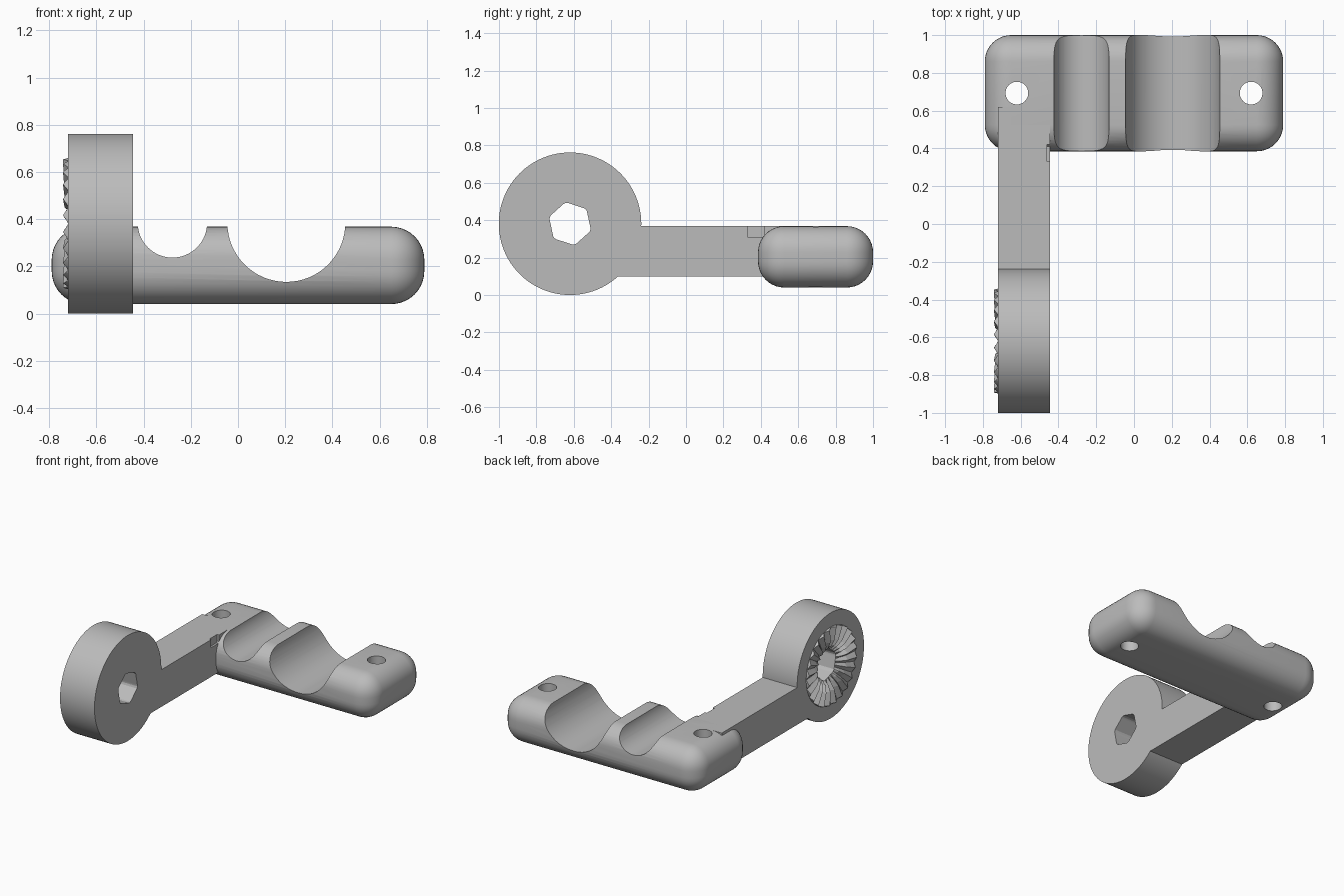
import bpy, bmesh, math
from mathutils import Matrix

if "Cube" in bpy.data.objects:
    bpy.data.objects.remove(bpy.data.objects["Cube"])

grey = bpy.data.materials.new("plain grey")
grey.use_nodes = True
colour = (0.5, 0.5, 0.5, 1)
grey.diffuse_color = colour
grey.node_tree.nodes["Principled BSDF"].inputs["Base Color"].default_value = colour

ARM_X = (-0.72, -0.445)
HUB_Y, HUB_Z, HUB_R = -0.62, 0.381, 0.381
TEETH = 24


def make(name, bm):
    bmesh.ops.recalc_face_normals(bm, faces=bm.faces)
    mesh = bpy.data.meshes.new(name)
    bm.to_mesh(mesh)
    bm.free()
    ob = bpy.data.objects.new(name, mesh)
    bpy.context.collection.objects.link(ob)
    mesh.materials.append(grey)
    return ob


def box(name, lo, hi):
    bm = bmesh.new()
    bmesh.ops.create_cube(bm, size=1)
    for v in bm.verts:
        v.co = [(a + b) / 2 + c * (b - a) for a, b, c in zip(lo, hi, v.co)]
    return make(name, bm)


def cylinder(name, centre, radius, length, along_y=False):
    turn = Matrix.Rotation(math.pi / 2 if along_y else 0, 4, "X")
    bm = bmesh.new()
    bmesh.ops.create_cone(bm, cap_ends=True, segments=64, radius1=radius,
                          radius2=radius, depth=length,
                          matrix=Matrix.Translation(centre) @ turn)
    return make(name, bm)


def activate(ob):
    bpy.ops.object.select_all(action="DESELECT")
    ob.select_set(True)
    bpy.context.view_layer.objects.active = ob


def cut(ob, cutter):
    mod = ob.modifiers.new("cut", "BOOLEAN")
    mod.operation, mod.object, mod.solver = "DIFFERENCE", cutter, "EXACT"
    activate(ob)
    bpy.ops.object.modifier_apply(modifier=mod.name)
    bpy.data.objects.remove(cutter)


def smooth(ob, angle=30):
    activate(ob)
    bpy.ops.object.shade_smooth_by_angle(angle=math.radians(angle))


# Rounded clamp bar
bar = box("clamp_bar", (-0.79, 0.385, 0.04), (0.79, 1.0, 0.368))
bevel = bar.modifiers.new("round", "BEVEL")
bevel.width, bevel.segments = 0.14, 10
activate(bar)
bpy.ops.object.modifier_apply(modifier="round")

# Two tube channels across the bar and two screw holes through it
for x, radius in ((-0.278, 0.147), (0.205, 0.25)):
    cut(bar, cylinder("channel_cutter", (x, 0.7, 0.384), radius, 2, True))
for x in (-0.62, 0.62):
    cut(bar, cylinder("hole_cutter", (x, 0.693, 0.2), 0.06, 1))
smooth(bar)

# Arm from the hub to the bar, with a small notch on its inner top edge
bm = bmesh.new()
side = [(-0.40, 0.10), (0.62, 0.10), (0.62, 0.368), (-0.33, 0.368)]
face = bm.faces.new([bm.verts.new((ARM_X[0], y, z)) for y, z in side])
ext = bmesh.ops.extrude_face_region(bm, geom=[face])
bmesh.ops.translate(bm, vec=(ARM_X[1] - ARM_X[0], 0, 0),
                    verts=[v for v in ext["geom"] if isinstance(v, bmesh.types.BMVert)])
arm = make("arm", bm)
cut(arm, box("notch_cutter", (-0.46, 0.33, 0.31), (-0.4, 0.42, 0.4)))
cut(arm, cylinder("hole_cutter", (-0.62, 0.693, 0.2), 0.06, 1))


# Hub: rings swept round the pivot, with radial teeth and a six-sided bore
def bore(angle):
    part = (angle - math.radians(42)) % (math.pi / 3) - math.pi / 6
    return min(0.113, 0.102 / math.cos(part))


rings = [  # radius (None is the bore), x at tooth peak, x at tooth valley
    (None, ARM_X[1], ARM_X[1]),
    (HUB_R, ARM_X[1], ARM_X[1]),
    (HUB_R, ARM_X[0], ARM_X[0]),
    (0.278, ARM_X[0], ARM_X[0]),
    (0.275, -0.742, -0.718),
    (0.18, -0.735, -0.708),
    (0.135, -0.715, -0.69),
    (None, -0.685, -0.685),
]
bm = bmesh.new()
count = TEETH * 4
grid = []
for radius, peak, valley in rings:
    row = []
    for i in range(count):
        a = math.tau * i / count
        lift = (0, 0.5, 1, 0.5)[i % 4]
        r = radius or bore(a)
        row.append(bm.verts.new((valley + (peak - valley) * lift,
                                 HUB_Y + r * math.cos(a), HUB_Z + r * math.sin(a))))
    grid.append(row)
for a, b in zip(grid, grid[1:] + grid[:1]):
    for i in range(count):
        j = (i + 1) % count
        bm.faces.new((a[i], a[j], b[j], b[i]))
hub = make("toothed_hub", bm)
smooth(hub, 12)
